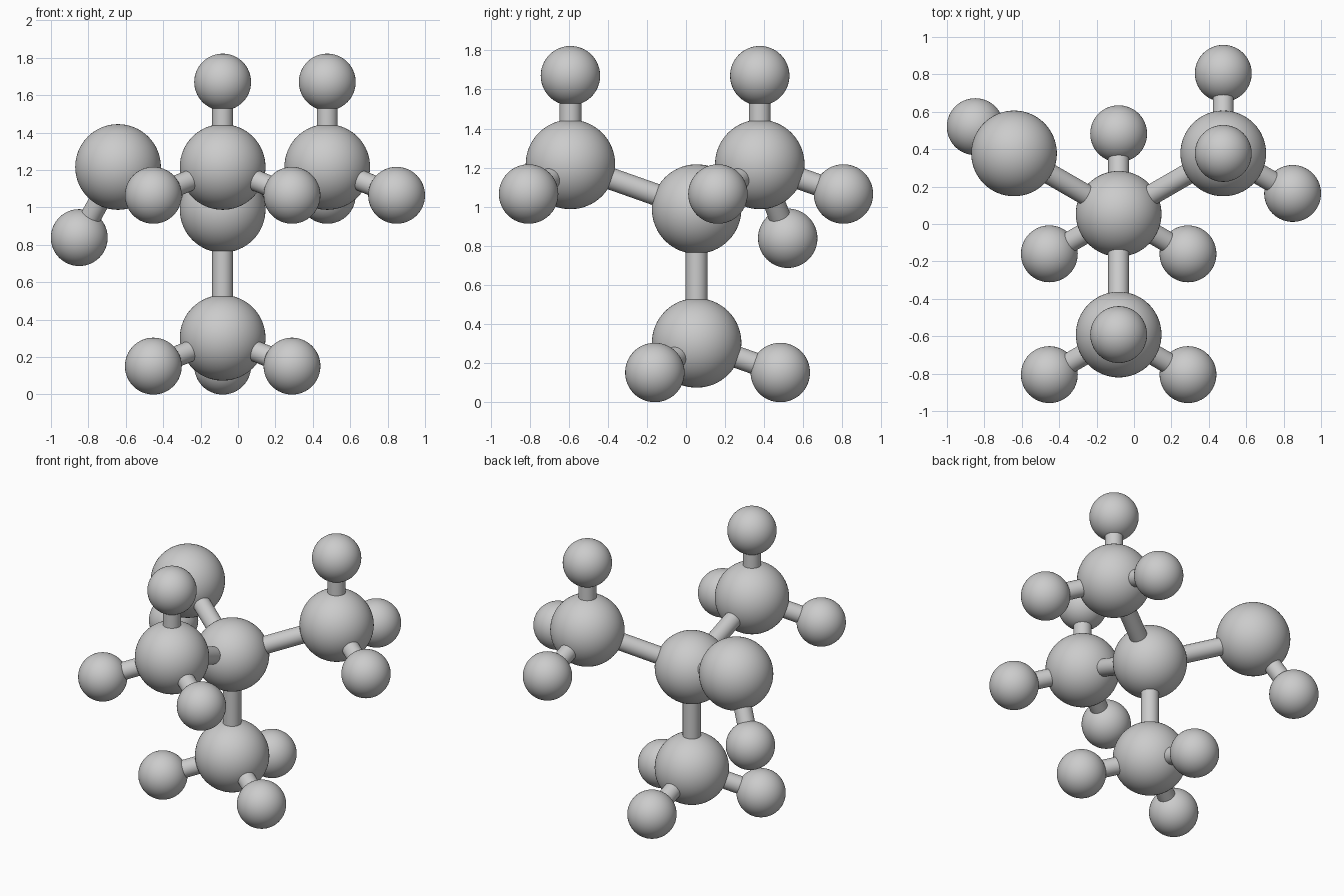
import bpy
from math import sqrt
from mathutils import Vector

if "Cube" in bpy.data.objects:
    bpy.data.objects.remove(bpy.data.objects["Cube"])

BIG_R, SMALL_R, ROD_R = 0.229, 0.152, 0.056
LONG, SHORT = 0.685, 0.454          # centre-to-centre bond lengths


def smooth():
    bpy.ops.object.shade_smooth_by_angle()


def ball(name, pos, r):
    bpy.ops.mesh.primitive_uv_sphere_add(segments=64, ring_count=32, radius=r, location=pos)
    bpy.context.object.name = name
    smooth()


def rod(name, a, b):
    d = b - a
    bpy.ops.mesh.primitive_cylinder_add(vertices=32, radius=ROD_R, depth=d.length, location=(a + b) / 2)
    ob = bpy.context.object
    ob.name = name
    ob.rotation_euler = d.to_track_quat('Z', 'Y').to_euler()
    smooth()


# tetrahedral directions around the central ball
h, c, s = 2 * sqrt(2) / 3, 1 / 3, sqrt(3) / 2
dirs = {
    "bottom": Vector((0, 0, -1)),
    "front": Vector((0, -h, c)),
    "right": Vector((h * s, h / 2, c)),
    "left": Vector((-h * s, h / 2, c)),
}

# central ball
centre = Vector((-0.082, 0.0545, 0.988))
ball("central_ball", centre, BIG_R)

# four arms; three carry three small balls, the left one carries a single small ball
for arm, d in dirs.items():
    hub = centre + d * LONG
    ball(arm + "_large_ball", hub, BIG_R)
    rod(arm + "_arm_rod", centre, hub)
    if arm == "left":
        tips = [Vector((-0.206, 0.142, -0.375)).normalized()]
    else:
        tips = [-v for k, v in dirs.items() if k != arm]
    for i, t in enumerate(tips, 1):
        end = hub + t * SHORT
        ball(f"{arm}_small_ball_{i}", end, SMALL_R)
        rod(f"{arm}_short_rod_{i}", hub, end)
